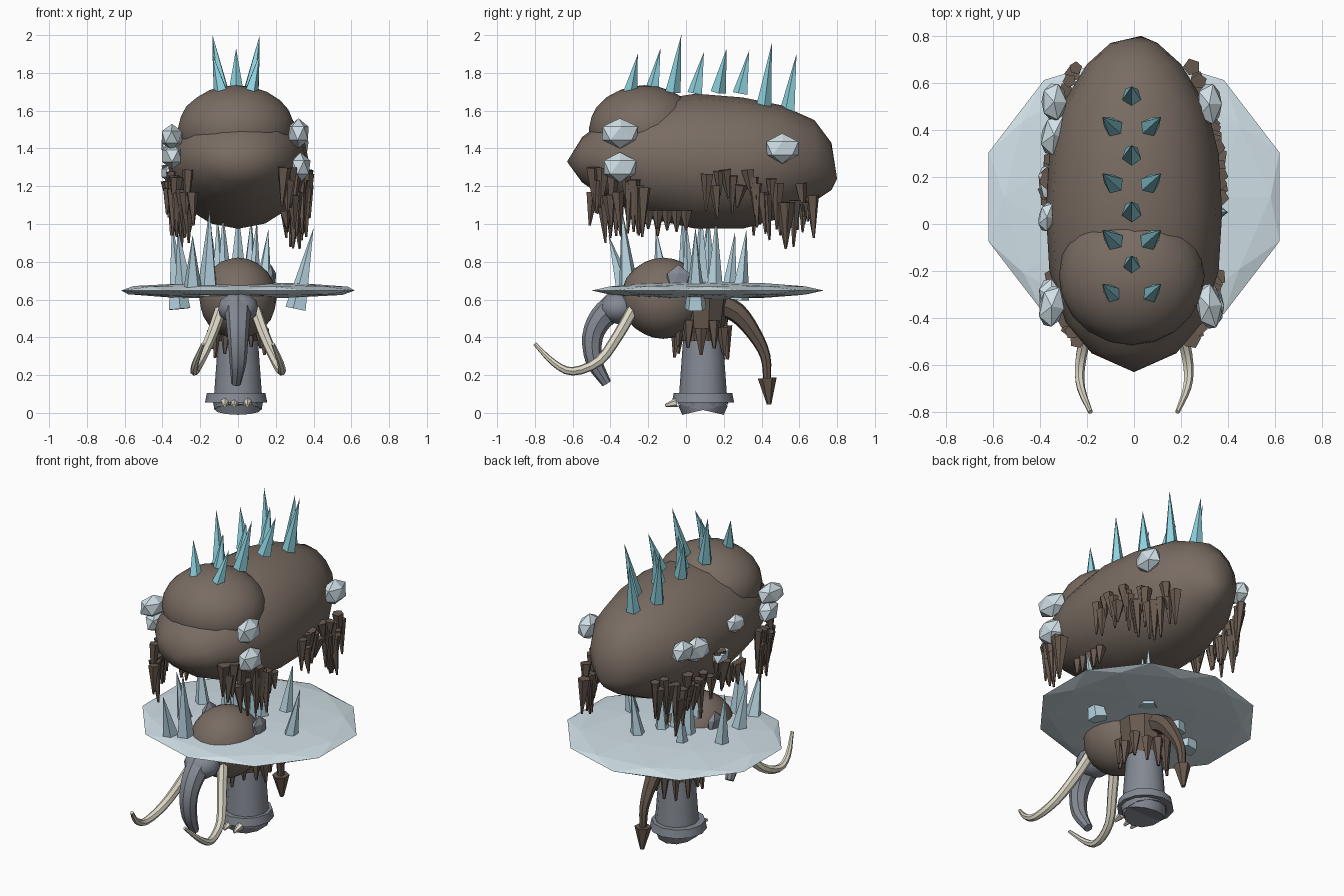
import bpy, bmesh, math, random
from mathutils import Vector, Matrix

if "Cube" in bpy.data.objects:
    bpy.data.objects.remove(bpy.data.objects["Cube"])

random.seed(4)


def mat(name, c):
    m = bpy.data.materials.new(name)
    m.diffuse_color = (*c, 1)
    m.use_nodes = True
    m.node_tree.nodes["Principled BSDF"].inputs["Base Color"].default_value = m.diffuse_color
    return m


FUR = mat("fur", (0.19, 0.15, 0.123))
DARK = mat("dark_fur", (0.135, 0.10, 0.078))
SKIN = mat("skin", (0.23, 0.25, 0.29))
ICE = mat("ice", (0.63, 0.74, 0.79))
SHARD = mat("shard_ice", (0.48, 0.67, 0.76))
TEAL = mat("teal_ice", (0.27, 0.64, 0.73))
IVORY = mat("ivory", (0.72, 0.68, 0.56))


def finish(bm, name, m, smooth=None):
    bmesh.ops.recalc_face_normals(bm, faces=bm.faces)
    me = bpy.data.meshes.new(name)
    bm.to_mesh(me)
    bm.free()
    ob = bpy.data.objects.new(name, me)
    bpy.context.collection.objects.link(ob)
    me.materials.append(m)
    if smooth:
        bpy.ops.object.select_all(action='DESELECT')
        ob.select_set(True)
        bpy.context.view_layer.objects.active = ob
        bpy.ops.object.shade_smooth_by_angle(angle=math.radians(smooth))
    return ob


def add_cone(bm, a, b, r1, r2=0.0, n=5):
    a, b = Vector(a), Vector(b)
    d = b - a
    M = Matrix.Translation((a + b) / 2) @ d.to_track_quat('Z', 'Y').to_matrix().to_4x4()
    bmesh.ops.create_cone(bm, cap_ends=True, segments=n, radius1=r1, radius2=r2,
                          depth=d.length, matrix=M)


def add_ball(bm, c, s, sub=1, rot=0.0):
    M = Matrix.Translation(c) @ Matrix.Rotation(rot, 4, 'Z') @ Matrix.Diagonal((*s, 1))
    bmesh.ops.create_icosphere(bm, subdivisions=sub, radius=1, matrix=M)


def bridge(bm, rings):
    for p, q in zip(rings, rings[1:]):
        n = max(len(p), len(q))
        for i in range(n):
            j = (i + 1) % n
            f = [p[i % len(p)], p[j % len(p)], q[j % len(q)], q[i % len(q)]]
            bm.faces.new(list(dict.fromkeys(f)))


def add_tube(bm, pts, radii, n=8, steps=3):
    # smooth the path with Catmull-Rom, then sweep a round section along it
    P = [Vector(p) for p in pts]
    E = [2 * P[0] - P[1]] + P + [2 * P[-1] - P[-2]]
    path, rad = [], []
    for i in range(len(P) - 1):
        a, b, c, d = E[i:i + 4]
        for k in range(steps):
            t = k / steps
            path.append(0.5 * (2 * b + (c - a) * t + (2 * a - 5 * b + 4 * c - d) * t * t
                               + (3 * b - a - 3 * c + d) * t ** 3))
            rad.append(radii[i] * (1 - t) + radii[i + 1] * t)
    path.append(P[-1])
    rad.append(radii[-1])
    rings = []
    for i, p in enumerate(path):
        T = (path[min(i + 1, len(path) - 1)] - path[max(i - 1, 0)]).normalized()
        u = (Vector((1, 0, 0)) - T * T.x).normalized()
        v = T.cross(u)
        rings.append([bm.verts.new(p + rad[i] * (math.cos(w) * u + math.sin(w) * v))
                      for w in (2 * math.pi * k / n for k in range(n))])
    bridge(bm, rings)
    bm.faces.new(rings[0])
    bm.faces.new(rings[-1])


# body: rings along y given as (y, top z, bottom z, half width)
body = [(-0.55, 1.46, 1.22, .18), (-0.42, 1.56, 1.13, .29), (-0.2, 1.65, 1.03, .36),
        (0.05, 1.69, 0.975, .375), (0.3, 1.67, 0.975, .36), (0.5, 1.63, 1.03, .31),
        (0.68, 1.55, 1.12, .20), (0.77, 1.43, 1.18, .10)]
bm = bmesh.new()
rings = [[bm.verts.new((0, -0.63, 1.33))]]
for y, t, b, w in body:
    rings.append([bm.verts.new((w * math.cos(k * math.pi / 8), y,
                                (t + b) / 2 + (t - b) / 2 * math.sin(k * math.pi / 8)))
                  for k in range(16)])
rings.append([bm.verts.new((0.03, 0.8, 1.24))])
bridge(bm, rings)
finish(bm, "body", FUR, 40)

# shoulder hump
bm = bmesh.new()
add_ball(bm, (-.01, -0.22, 1.50), (.31, .295, .235), 3)
finish(bm, "shoulder_hump", FUR, 40)

# hanging fur along both flanks and under the belly
bm = bmesh.new()
for s in (-1, 1):
    for y0, y1, n, zt, zl, k in ((-.50, -.20, 11, 1.27, .24, .39), (.10, .38, 8, 1.27, .17, .37),
                                 (.36, .68, 11, 1.22, .21, .37)):
        for i in range(n):
            y = y0 + (y1 - y0) * (i + random.random() * .6) / n
            x = s * k * math.sqrt(1 - ((y - .1) / .76) ** 2)
            z = zt + random.uniform(-.12, .05)
            add_cone(bm, (x, y, z), (x + s * random.uniform(-.02, .015), y + random.uniform(-.02, .02),
                     z - zl * random.uniform(.7, 1.2)), random.uniform(.028, .042), .006)
    for i in range(5):
        y = -.20 + .05 * i
        add_cone(bm, (s * .25, y, 1.07), (s * .26, y, random.uniform(.93, .98)), .033, .006)
finish(bm, "flank_fur", DARK)

# ice lumps frozen to the flanks
bm = bmesh.new()
for c, s in (((.32, -.35, 1.48), (.06, .11, .08)), ((.33, -.35, 1.30), (.06, .10, .08)),
             ((.32, .51, 1.40), (.06, .10, .08)), ((-.35, -.35, 1.46), (.06, .10, .07)),
             ((-.35, -.32, 1.36), (.06, .10, .07)), ((-.34, .52, 1.42), (.06, .09, .07)),
             ((-.34, .38, 1.38), (.06, .10, .08)), ((-.37, .03, 1.42), (.04, .07, .06)),
             ((-.36, .17, 1.27), (.05, .09, .05))):
    add_ball(bm, c, s, 1, random.uniform(-.3, .3))
finish(bm, "flank_ice_lumps", ICE)

# row of back spikes, alternating pairs and singles: (y, base z, tip z, paired)
bm = bmesh.new()
for y, zb, zt, pair in ((-.30, 1.68, 1.90, 1), (-.18, 1.69, 1.93, 0), (-.07, 1.70, 1.97, 1),
                        (.05, 1.69, 1.91, 0), (.17, 1.70, 1.93, 1), (.29, 1.69, 1.92, 0),
                        (.41, 1.62, 1.96, 1), (.54, 1.60, 1.90, 0)):
    for s in ((-1, 1) if pair else (0,)):
        add_cone(bm, (s * .075 - .01, y, zb),
                 (s * .125 - .01, y + .045, zt + (.03 if y == -.07 else 0)), .043)
finish(bm, "back_spikes", TEAL)

# ice disc
bm = bmesh.new()
add_ball(bm, (0, .115, .648), (.65, .615, .045), 2)
finish(bm, "ice_disc", ICE)

# ice shards standing through the disc
bm = bmesh.new()
for a, b, r in (((.31, .05, .55), (.40, .05, .98), .06), ((-.31, .10, .55), (-.35, .11, 1.0), .06),
                ((-.24, -.33, .66), (-.24, -.41, .94), .05), ((-.16, -.30, .62), (-.15, -.34, 1.08), .06),
                ((.13, .28, .60), (.16, .32, .97), .055), ((-.13, .22, .55), (-.14, .26, .96), .055),
                ((.0, .08, .60), (.0, .08, 1.08), .06), ((-.07, .0, .62), (-.08, -.02, 1.06), .05),
                ((.06, .15, .62), (.07, .16, 1.04), .05), ((-.10, .12, .62), (-.11, .12, 1.04), .05),
                ((-.28, -.12, .62), (-.32, -.16, .98), .055), ((.08, .02, .62), (.10, .0, 1.02), .045)):
    add_cone(bm, a, b, r)
finish(bm, "disc_shards", SHARD)

# head and ears
bm = bmesh.new()
add_ball(bm, (0, -.12, .607), (.205, .225, .215), 3)
finish(bm, "head", FUR, 40)
for s in (-1, 1):
    bm = bmesh.new()
    add_ball(bm, (s * .175, -.04, .70), (.03, .07, .085), 1)
    finish(bm, "ear", SKIN)

# trunk with rounded root
bm = bmesh.new()
add_ball(bm, (0, -.36, .555), (.11, .10, .085), 2)
finish(bm, "trunk_root", SKIN, 40)
bm = bmesh.new()
add_tube(bm, [(0, -.37, .57), (0, -.45, .50), (0, -.495, .40), (0, -.485, .27), (-.01, -.42, .155)],
         [.075, .065, .055, .045, .026])
finish(bm, "trunk", SKIN, 30)

# tusks
for s in (-1, 1):
    bm = bmesh.new()
    add_tube(bm, [(s * .09, -.28, .55), (s * .14, -.36, .41), (s * .20, -.46, .275),
                  (s * .23, -.60, .22), (s * .225, -.70, .265), (s * .185, -.80, .365)],
             [.032, .030, .027, .023, .018, .010], 7)
    finish(bm, "tusk", IVORY, 30)

# leg, foot ring and two slightly tilted soles
bm = bmesh.new()
add_cone(bm, (0, .09, .05), (0, .09, .60), .13, .09, 12)
finish(bm, "leg", SKIN, 35)
bm = bmesh.new()
add_cone(bm, (-.01, .09, .055), (-.01, .09, .105), .165, .155, 12)
finish(bm, "foot_ring", SKIN, 35)
bm = bmesh.new()
for t in (-.012, .012):
    add_cone(bm, (0, .09 + t, .018), (0, .09, .07), .125, .135, 12)
finish(bm, "sole", SKIN, 35)
bm = bmesh.new()
for x in (-.07, -.02, .05):
    add_cone(bm, (x, -.05, .055), (x, -.11, .038), .024, .008, 6)
finish(bm, "toenails", IVORY)

# upper leg fur
bm = bmesh.new()
add_cone(bm, (0, .08, .38), (0, .08, .62), .115, .15, 10)
for i in range(12):
    w = 2 * math.pi * i / 12
    x, y = math.cos(w), math.sin(w)
    z = random.uniform(.42, .52)
    add_cone(bm, (.13 * x, .08 + .13 * y, z), (.14 * x, .08 + .14 * y, random.uniform(.28, .35)),
             .035, .008)
finish(bm, "leg_fur", DARK)

# tail with tuft
bm = bmesh.new()
add_tube(bm, [(0, .16, .58), (0, .27, .53), (0, .36, .42), (0, .42, .30), (0, .43, .17)],
         [.065, .055, .04, .028, .02], 7)
finish(bm, "tail", DARK, 30)
bm = bmesh.new()
add_cone(bm, (0, .43, .185), (0, .44, .045), .05, .012, 6)
finish(bm, "tail_tuft", DARK)
